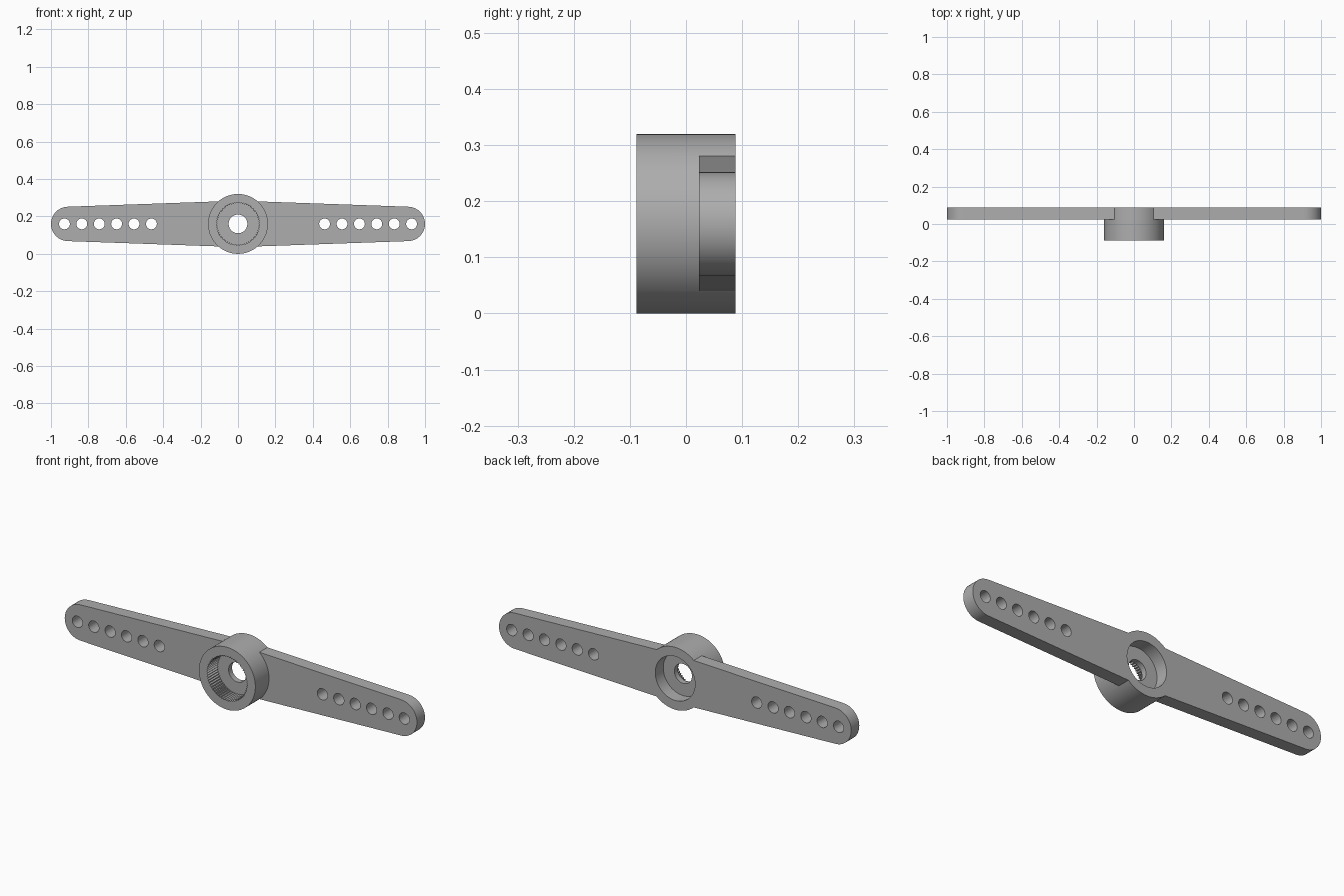
import bpy, bmesh
from math import sin, cos, pi, radians
from mathutils import Vector

if "Cube" in bpy.data.objects:
    bpy.data.objects.remove(bpy.data.objects["Cube"], do_unlink=True)

FRONT, ARM_FRONT, BACK = -0.088, 0.023, 0.088
WEB_FRONT = -0.005
MID = 0.16                     # height of the shaft axis

grey = bpy.data.materials.new("grey plastic")
grey.use_nodes = True
colour = (0.42, 0.42, 0.42, 1)
grey.diffuse_color = colour
grey.node_tree.nodes["Principled BSDF"].inputs["Base Color"].default_value = colour


def prism(name, outline, y0, y1):
    """Extrude an outline of (x, z) points, relative to the axis, along y."""
    bm = bmesh.new()
    face = bm.faces.new([bm.verts.new((x, y0, z + MID)) for x, z in outline])
    ext = bmesh.ops.extrude_face_region(bm, geom=[face])
    bmesh.ops.translate(bm, vec=Vector((0, y1 - y0, 0)),
                        verts=[v for v in ext["geom"] if isinstance(v, bmesh.types.BMVert)])
    bmesh.ops.recalc_face_normals(bm, faces=bm.faces)
    mesh = bpy.data.meshes.new(name)
    bm.to_mesh(mesh)
    bm.free()
    mesh.materials.append(grey)
    obj = bpy.data.objects.new(name, mesh)
    bpy.context.collection.objects.link(obj)
    return obj


def arc(radius, n, start=0, sweep=2 * pi, cx=0, closed=True):
    steps = n if closed else n + 1
    return [(cx + radius * cos(start + sweep * i / n), radius * sin(start + sweep * i / n))
            for i in range(steps)]


def combine(body, other, operation):
    mod = body.modifiers.new(operation, "BOOLEAN")
    mod.object, mod.operation, mod.solver = other, operation, "EXACT"
    bpy.context.view_layer.objects.active = body
    bpy.ops.object.modifier_apply(modifier=mod.name)
    bpy.data.objects.remove(other, do_unlink=True)


# Tapered double arm with rounded tips, widest at the middle
tip, tip_x, half_mid = 0.092, 0.908, 0.124
right_tip = arc(tip, 20, -pi / 2, pi, tip_x, False)
left_tip = arc(tip, 20, pi / 2, pi, -tip_x, False)
horn = prism("servo_horn", right_tip + [(0, half_mid)] + left_tip + [(0, -half_mid)],
             ARM_FRONT, BACK)

# Round hub
combine(horn, prism("hub", arc(0.16, 96), FRONT, BACK), "UNION")

# Splined socket in the front
teeth = 60
spline = []
for i in range(teeth * 2):
    r = 0.116 if i % 2 else 0.109
    a = pi * i / teeth
    spline.append((r * cos(a), r * sin(a)))
combine(horn, prism("socket_cutter", spline, FRONT - 0.05, WEB_FRONT), "DIFFERENCE")

# Screw head recess in the back and the screw hole through the web
combine(horn, prism("recess_cutter", arc(0.113, 64), ARM_FRONT, BACK + 0.05), "DIFFERENCE")
combine(horn, prism("screw_cutter", arc(0.05, 48), -0.2, 0.2), "DIFFERENCE")

# Row of six linkage holes in each arm
for side in (-1, 1):
    for i in range(6):
        x = side * (0.463 + 0.093 * i)
        combine(horn, prism("hole_cutter", arc(0.029, 32, cx=x), -0.2, 0.2), "DIFFERENCE")

# Smooth curved walls, keep edges crisp
bpy.ops.object.select_all(action="DESELECT")
horn.select_set(True)
bpy.context.view_layer.objects.active = horn
bpy.ops.object.shade_smooth_by_angle(angle=radians(30))
